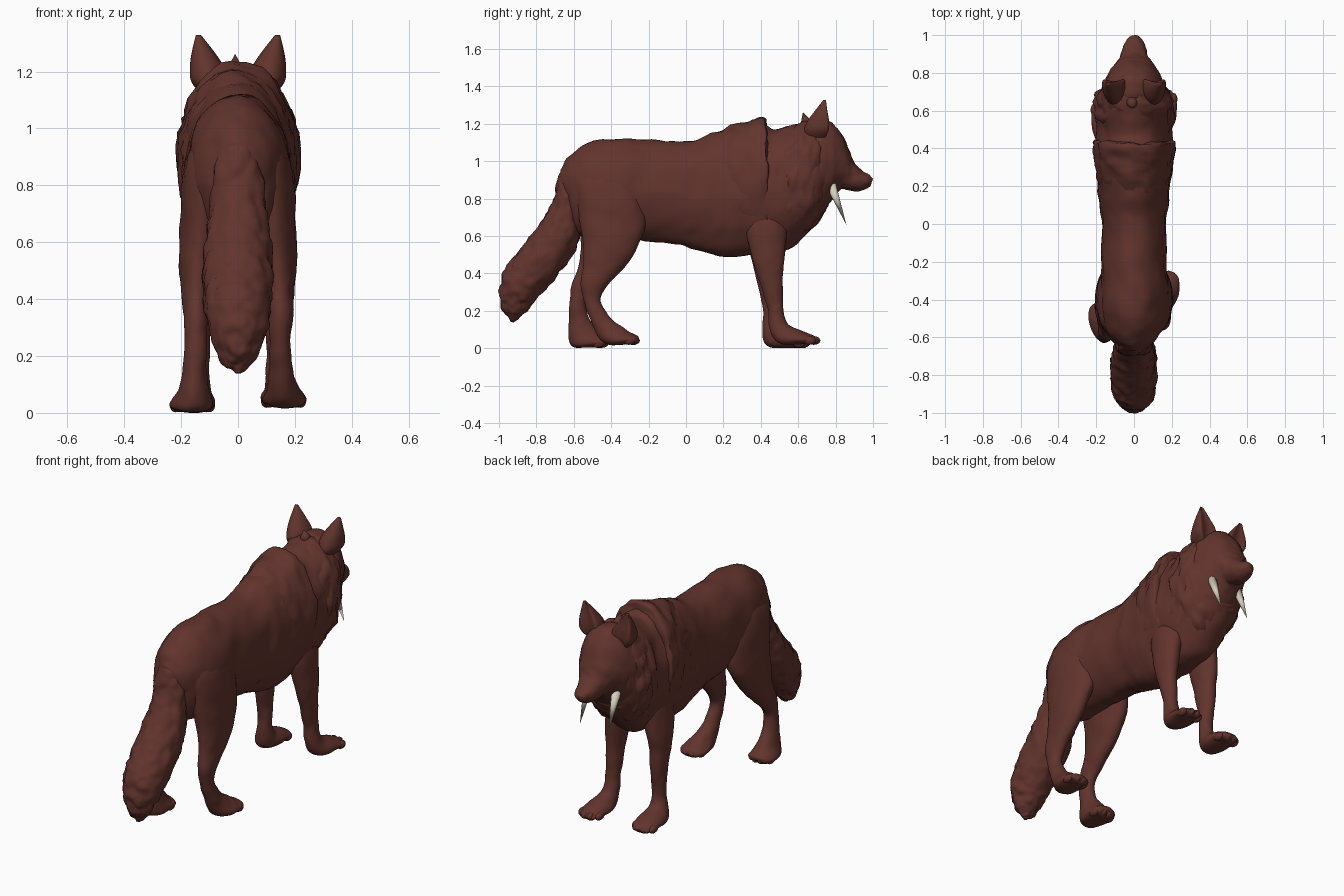
import bpy, bmesh, math
from mathutils import Vector, Matrix, noise

cube = bpy.data.objects.get("Cube")
if cube:
    bpy.data.objects.remove(cube, do_unlink=True)


def make_material(name, colour):
    mat = bpy.data.materials.new(name)
    mat.use_nodes = True
    mat.diffuse_color = (*colour, 1)
    mat.node_tree.nodes["Principled BSDF"].inputs["Base Color"].default_value = (*colour, 1)
    return mat


FUR = make_material("reddish brown fur", (0.122, 0.034, 0.026))
IVORY = make_material("ivory", (0.66, 0.62, 0.49))


def finish(bm, name, mat):
    """Turn a bmesh into a smooth-shaded, single-colour object."""
    bmesh.ops.recalc_face_normals(bm, faces=bm.faces)
    for face in bm.faces:
        face.smooth = True
    mesh = bpy.data.meshes.new(name)
    bm.to_mesh(mesh)
    bm.free()
    mesh.materials.append(mat)
    obj = bpy.data.objects.new(name, mesh)
    bpy.context.collection.objects.link(obj)
    return obj


def spline(rows, steps):
    """Catmull-Rom interpolation through rows of numbers."""
    rows = [rows[0]] + list(rows) + [rows[-1]]
    result = []
    for a, b, c, d in zip(rows, rows[1:], rows[2:], rows[3:]):
        for i in range(steps):
            t = i / steps
            result.append([q + t / 2 * (r - p + t * (2*p - 5*q + 4*r - s + t * (3*(q - r) + s - p)))
                           for p, q, r, s in zip(a, b, c, d)])
    result.append(rows[-1])
    return result


def loft(name, rows, side=1, scoop=0, rough=0.0, grain=12, steps=6, segments=48, warp=None):
    """Skin oval rings; a row holds two opposite points (y, z, y, z), half width and centre x."""
    bm = bmesh.new()
    rings = []
    for y1, z1, y2, z2, half, cx in spline(rows, steps):
        ring = []
        for k in range(segments):
            angle = math.tau * k / segments
            c, s = math.cos(angle), math.sin(angle)
            if s > 0:
                s *= 1 - scoop * s
            p = Vector((side * (cx + c * half),
                        (y1 + y2) / 2 + s * (y1 - y2) / 2,
                        (z1 + z2) / 2 + s * (z1 - z2) / 2))
            ring.append(bm.verts.new(warp(p) if warp else p))
        rings.append(ring)
    for a, b in zip(rings, rings[1:]):
        for k in range(segments):
            n = (k + 1) % segments
            bm.faces.new((a[k], a[n], b[n], b[k]))
    bm.faces.new(rings[0])
    bm.faces.new(rings[-1])
    # Clumps of fur: noise along the normals
    bmesh.ops.recalc_face_normals(bm, faces=bm.faces)
    bm.normal_update()
    if rough:
        moves = [v.normal * rough * (noise.noise(v.co * grain) + 0.5 * noise.noise(v.co * grain * 2.3))
                 for v in bm.verts]
        for v, move in zip(bm.verts, moves):
            v.co += move
    return finish(bm, name, FUR)


def centred(rows):
    return [(*row, 0) for row in rows]


def add_cone(bm, base, tip, radius, segments):
    base, tip = Vector(base), Vector(tip)
    axis = tip - base
    matrix = Matrix.Translation((base + tip) / 2) @ axis.to_track_quat("Z", "Y").to_matrix().to_4x4()
    bmesh.ops.create_cone(bm, cap_ends=True, segments=segments, radius1=radius, radius2=0,
                          depth=axis.length, matrix=matrix)


# Torso, chest and neck
loft("body", centred([
    (-.67, .95, -.64, .74, .05), (-.635, 1.015, -.59, .62, .115), (-.55, 1.085, -.5, .58, .162),
    (-.42, 1.12, -.4, .58, .178), (-.22, 1.115, -.22, .575, .172), (0, 1.105, -.02, .55, .17),
    (.16, 1.155, .1, .51, .182), (.3, 1.19, .22, .49, .195), (.4, 1.2, .36, .5, .203),
    (.47, 1.17, .5, .51, .2), (.56, 1.19, .59, .56, .2), (.66, 1.21, .7, .67, .19),
    (.74, 1.2, .76, .76, .155)]), rough=.011, grain=9)

# Heavy mane over the shoulders, ending in a step behind the neck
loft("mane", centred([
    (.12, 1.12, .1, .62, .15), (.24, 1.185, .22, .58, .188), (.34, 1.215, .32, .56, .21),
    (.41, 1.236, .42, .56, .217), (.43, 1.21, .45, .58, .207), (.44, 1.13, .46, .64, .15)]),
    rough=.016, grain=14)

# Ragged ruff of longer fur around the neck
loft("neck_ruff", centred([
    (.5, 1.13, .48, .62, .16), (.56, 1.185, .54, .58, .2), (.63, 1.205, .62, .6, .208),
    (.68, 1.205, .69, .66, .196), (.72, 1.18, .74, .73, .15)]), rough=.026, grain=15)

# Skull and muzzle
loft("head", centred([
    (.62, 1.19, .62, .72, .12), (.69, 1.22, .7, .7, .172), (.77, 1.212, .76, .76, .152),
    (.83, 1.15, .8, .82, .123), (.87, 1.06, .83, .85, .1), (.9, .995, .86, .845, .078),
    (.94, .95, .91, .838, .063), (.98, .928, .95, .848, .048), (.998, .905, .985, .868, .025)]),
    rough=.006, grain=14)

# Bushy tail
loft("tail", centred([
    (-.6, 1.03, -.53, .85, .06), (-.68, .92, -.56, .72, .085), (-.715, .78, -.575, .58, .105),
    (-.8, .64, -.63, .46, .12), (-.91, .5, -.73, .34, .122), (-.98, .4, -.81, .25, .108),
    (-.995, .28, -.87, .18, .078), (-.97, .19, -.9, .15, .04), (-.94, .14, -.92, .14, .01)]),
    rough=.011, grain=21, steps=9)

EAR = [(.77, 1.1, .64, 1.1, .045, .065), (.83, 1.16, .63, 1.16, .062, .1),
       (.825, 1.215, .65, 1.215, .06, .109), (.79, 1.27, .69, 1.27, .039, .123),
       (.755, 1.328, .735, 1.328, .009, .139)]

HIND = [(-.54, 1.03, -.34, 1.03, .035, .06), (-.585, .88, -.25, .88, .078, .108),
        (-.575, .72, -.215, .68, .081, .12), (-.55, .55, -.25, .56, .07, .137),
        (-.55, .44, -.33, .43, .055, .145), (-.565, .34, -.43, .32, .043, .148),
        (-.545, .25, -.455, .25, .039, .148), (-.51, .15, -.41, .17, .042, .152),
        (-.475, .07, -.35, .12, .053, .157), (-.42, .02, -.3, .085, .074, .162),
        (-.33, .02, -.26, .065, .074, .165), (-.27, .02, -.25, .045, .05, .165)]

FORE = [(.35, .88, .47, .88, .04, .09), (.31, .7, .535, .7, .066, .113),
        (.335, .55, .535, .55, .062, .132), (.37, .42, .52, .42, .05, .14),
        (.41, .3, .52, .3, .043, .14), (.44, .2, .52, .2, .039, .14),
        (.447, .12, .535, .14, .043, .142), (.47, .05, .57, .11, .055, .148),
        (.52, .02, .63, .09, .072, .152), (.61, .02, .69, .065, .07, .155),
        (.695, .02, .715, .045, .045, .155)]


def stance(amount, top):
    """Swing the lower leg backwards for the trailing side."""
    def warp(p):
        t = max(0, (top - p.z) / top) ** 2
        return p - Vector((0, amount * t, .018 * t))
    return warp


# Ears, legs, toes and fangs on both sides
for side, label in ((1, "left"), (-1, "right")):
    loft(label + "_ear", EAR, side, scoop=.8)
    for name, rows, swing, top in (("hind", HIND, .19, .7), ("front", FORE, .065, .6)):
        warp = stance(swing, top) if side < 0 else None
        loft(f"{label}_{name}_leg", rows, side, rough=.005, grain=10, warp=warp)
        toe_y, toe_x = rows[-1][2], rows[-1][5]
        bm = bmesh.new()
        for k in range(4):
            off = k - 1.5
            p = Vector((side * (toe_x + off * .036), toe_y - .028 - .012 * off * off, .041))
            if warp:
                p = warp(p)
            bmesh.ops.create_uvsphere(bm, u_segments=14, v_segments=10, radius=.023,
                                      matrix=Matrix.Translation(p) @ Matrix.Diagonal((.9, 1.5, 1, 1)))
        finish(bm, f"{label}_{name}_toes", FUR)
    bm = bmesh.new()
    add_cone(bm, (side * .09, .772, .88), (side * .092, .858, .658), .028, 16)
    finish(bm, label + "_fang", IVORY)

# Small tuft on the crown
bm = bmesh.new()
add_cone(bm, (-.01, .65, 1.18), (-.01, .625, 1.262), .045, 12)
finish(bm, "crown_tuft", FUR)
